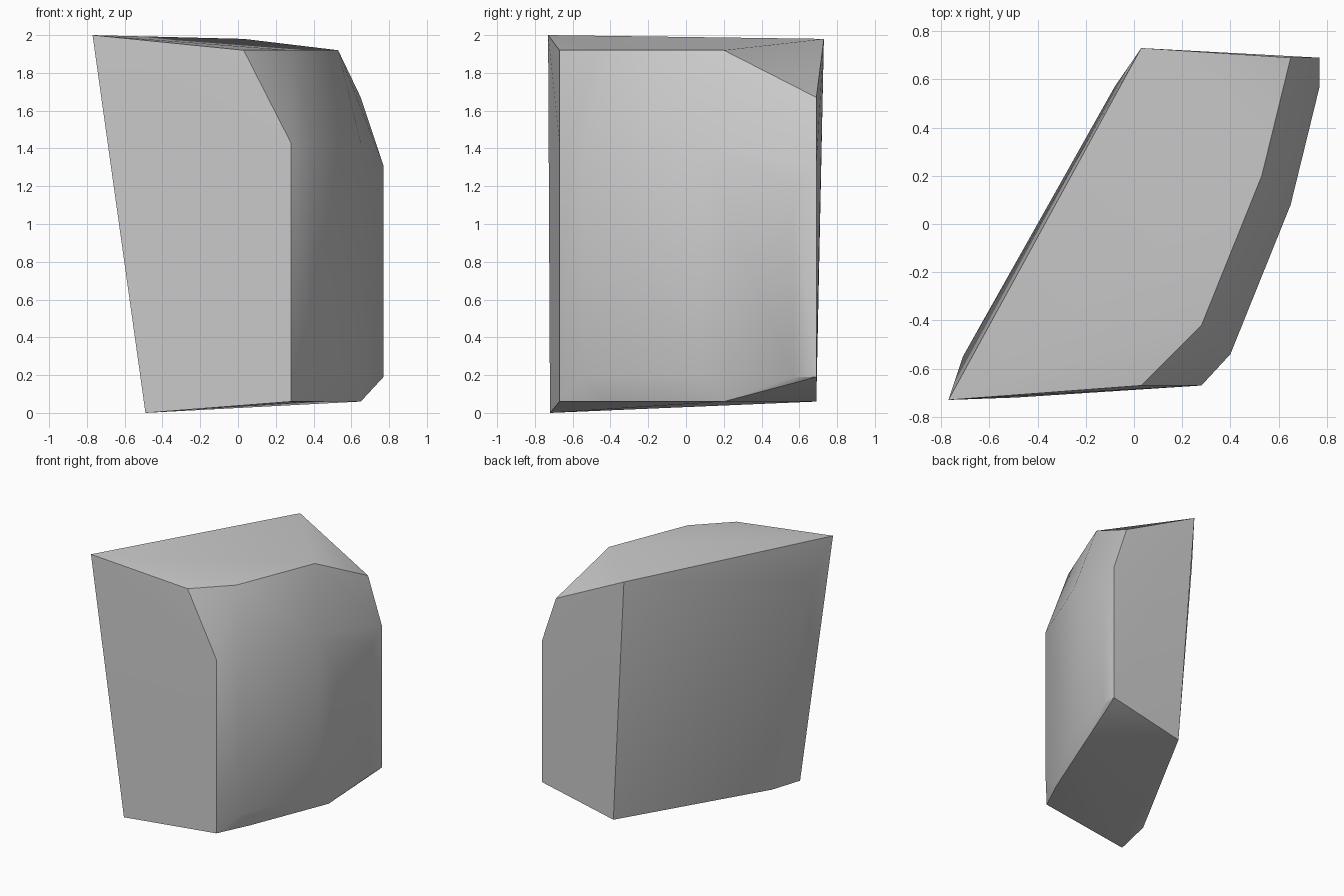
import bpy
import bmesh
from math import radians

# Remove the default cube
cube = bpy.data.objects.get("Cube")
if cube:
    bpy.data.objects.remove(cube, do_unlink=True)


def make_material(name, color):
    material = bpy.data.materials.new(name)
    material.use_nodes = True
    material.diffuse_color = color
    material.node_tree.nodes["Principled BSDF"].inputs["Base Color"].default_value = color
    return material


def make_stone(name, corners, material):
    """Wrap a faceted convex block around its corner points."""
    bm = bmesh.new()
    for corner in corners:
        bm.verts.new(corner)
    hull = bmesh.ops.convex_hull(bm, input=bm.verts)
    spare = [v for v in bm.verts if not v.link_faces]
    bmesh.ops.delete(bm, geom=spare, context="VERTS")
    bmesh.ops.recalc_face_normals(bm, faces=bm.faces)
    mesh = bpy.data.meshes.new(name)
    bm.to_mesh(mesh)
    bm.free()
    mesh.materials.append(material)
    stone = bpy.data.objects.new(name, mesh)
    bpy.context.collection.objects.link(stone)
    return stone


# Sharp corners of the flat front, back, top and bottom
front_face = [(-0.77, -0.73, 2.0), (0.03, -0.67, 1.92), (0.28, -0.67, 1.43),
              (0.28, -0.67, 0.06), (-0.49, -0.72, 0.0)]
back_face = [(0.03, 0.73, 1.98), (0.65, 0.69, 1.67), (0.77, 0.69, 1.31),
             (0.77, 0.69, 0.19), (0.15, 0.69, 0.06)]

# Rounded outer side: upper rim, lower rim and the upright bulge between them
upper_rim = [(0.28, -0.42, 1.92), (0.53, 0.2, 1.92)]
lower_rim = [(x + 0.12, y, 0.06) for x, y, z in upper_rim]
bulge = [(x, y, z) for x, y, top in
         [(0.4, -0.54, 1.43), (0.65, 0.08, 1.43), (0.77, 0.57, 1.2)]
         for z in (0.19, top)]

# Gently swollen inner side
inner_side = [(-0.71, -0.55, 1.7), (-0.08, 0.57, 1.67), (-0.45, -0.43, 0.03)]

grey = make_material("stone grey", (0.6, 0.6, 0.6, 1.0))
stone = make_stone("stone_block",
                   front_face + back_face + upper_rim + lower_rim + bulge + inner_side,
                   grey)

# Soft shading across the swollen sides, crisp rims
bpy.ops.object.select_all(action="DESELECT")
stone.select_set(True)
bpy.context.view_layer.objects.active = stone
bpy.ops.object.shade_smooth_by_angle(angle=radians(35))
